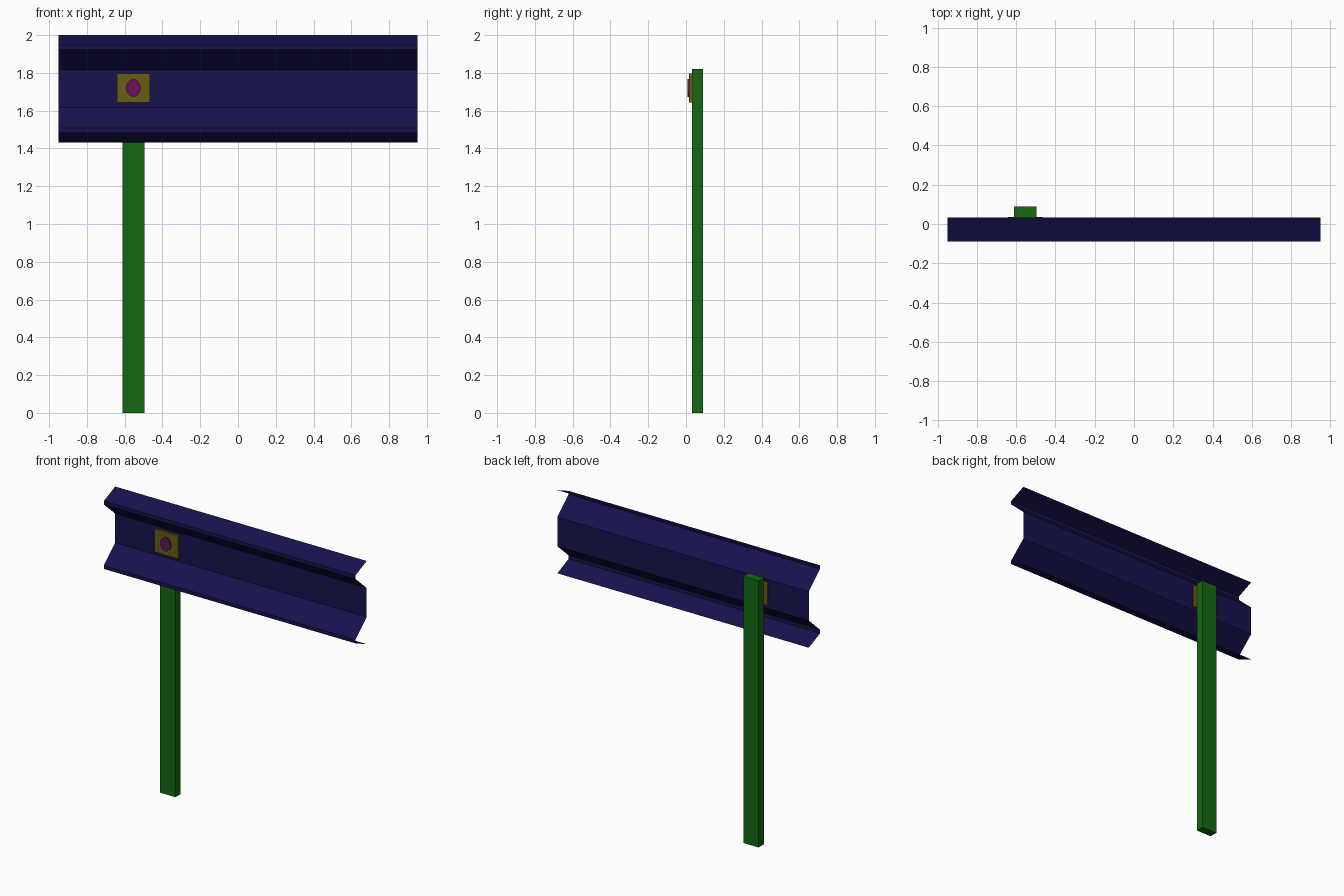
import bpy, bmesh
from math import radians

if "Cube" in bpy.data.objects:
    bpy.data.objects.remove(bpy.data.objects["Cube"])


def paint(obj, name, color):
    mat = bpy.data.materials.new(name)
    mat.diffuse_color = (*color, 1)
    mat.use_nodes = True
    mat.node_tree.nodes["Principled BSDF"].inputs["Base Color"].default_value = mat.diffuse_color
    obj.data.materials.append(mat)


def box(name, lo, hi):
    bpy.ops.mesh.primitive_cube_add(size=1, location=[(a + b) / 2 for a, b in zip(lo, hi)])
    obj = bpy.context.object
    obj.name = name
    obj.scale = [b - a for a, b in zip(lo, hi)]
    bpy.ops.object.transform_apply(location=False, rotation=False)
    return obj


# Corrugated rail: a thin open sheet, profile mirrored about its middle height
HALF, MID = 0.95, 1.716
FRONT, BACK = -0.09, 0.032
upper = [(BACK, 0.284), (FRONT, 0.232), (FRONT, 0.208), (BACK, 0.099)]
profile = upper + [(y, -z) for y, z in reversed(upper)]
bm = bmesh.new()
rows = [[bm.verts.new((x, y, MID + z)) for y, z in profile] for x in (-HALF, HALF)]
for i in range(len(profile) - 1):
    bm.faces.new((rows[0][i], rows[0][i + 1], rows[1][i + 1], rows[1][i]))
mesh = bpy.data.meshes.new("rail")
bm.to_mesh(mesh)
bm.free()
rail = bpy.data.objects.new("rail", mesh)
bpy.context.collection.objects.link(rail)
paint(rail, "navy", (0.008, 0.006, 0.075))

# Post behind the rail
post = box("post", (-0.611, 0.033, 0), (-0.496, 0.09, 1.82))
paint(post, "green", (0.008, 0.14, 0.006))

# Washer plate clamped through the web
plate = box("washer_plate", (-0.641, 0.016, 1.642), (-0.465, 0.036, 1.798))
paint(plate, "olive", (0.14, 0.11, 0.006))

# Oval bolt head
bpy.ops.mesh.primitive_cylinder_add(vertices=16, radius=1, depth=0.024,
                                    location=(-0.554, 0.02, 1.72),
                                    rotation=(radians(90), 0, 0))
bolt = bpy.context.object
bolt.name = "bolt_head"
bolt.scale = (0.038, 0.047, 1)
bpy.ops.object.transform_apply(location=False, rotation=True, scale=True)
bpy.ops.object.shade_smooth_by_angle(angle=radians(30))
paint(bolt, "magenta", (0.14, 0.006, 0.11))
